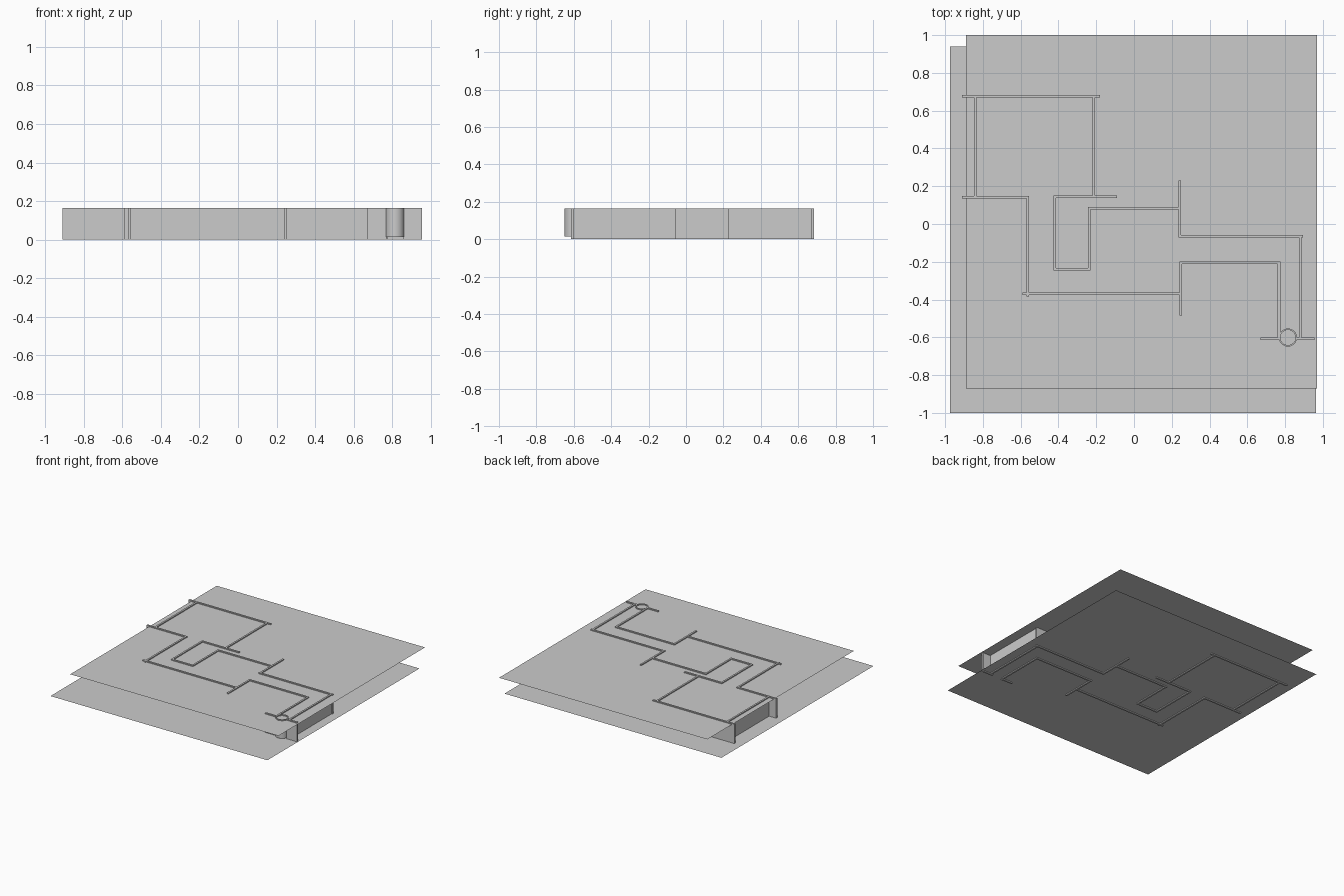
import bpy, bmesh, math

if "Cube" in bpy.data.objects:
    bpy.data.objects.remove(bpy.data.objects["Cube"])

T = 0.014            # wall thickness
H = 0.165            # wall height


def finish(name, bm):
    me = bpy.data.meshes.new(name)
    bmesh.ops.recalc_face_normals(bm, faces=bm.faces)
    bm.to_mesh(me)
    bm.free()
    ob = bpy.data.objects.new(name, me)
    bpy.context.collection.objects.link(ob)
    return ob


def sheet(name, x0, x1, y0, y1, z):
    bm = bmesh.new()
    bm.faces.new([bm.verts.new(p) for p in
                  ((x0, y0, z), (x1, y0, z), (x1, y1, z), (x0, y1, z))])
    bm.normal_update()
    me = bpy.data.meshes.new(name)
    bm.to_mesh(me)
    bm.free()
    bpy.context.collection.objects.link(bpy.data.objects.new(name, me))


def box(name, x0, x1, y0, y1):
    bm = bmesh.new()
    bmesh.ops.create_cube(bm, size=1)
    for v in bm.verts:
        v.co = ((x0 + x1) / 2 + v.co.x * (x1 - x0),
                (y0 + y1) / 2 + v.co.y * (y1 - y0),
                H / 2 + v.co.z * H)
    finish(name, bm)


def wall_x(name, y, x0, x1):     # wall running along x
    box(name, x0, x1, y - T / 2, y + T / 2)


def wall_y(name, x, y0, y1):     # wall running along y
    box(name, x - T / 2, x + T / 2, y0, y1)


# floor and ceiling sheets
sheet("floor", -0.975, 0.963, -1.0, 0.94, 0.008)
sheet("ceiling", -0.89, 0.97, -0.87, 1.0, 0.157)

# walls along x
wall_x("back_wall", 0.677, -0.91, -0.18)
wall_x("left_step_wall", 0.142, -0.91, -0.555)
wall_x("core_back_wall", 0.145, -0.425, -0.09)
wall_x("hall_wall", 0.084, -0.24, 0.248)
wall_x("core_front_wall", -0.24, -0.425, -0.23)
wall_x("left_front_wall", -0.37, -0.59, 0.255)
wall_x("right_back_wall", -0.064, 0.235, 0.895)
wall_x("right_inner_wall", -0.205, 0.24, 0.775)
wall_x("entrance_wall_left", -0.607, 0.67, 0.77)
wall_x("entrance_wall_right", -0.607, 0.86, 0.955)

# walls along y
wall_y("left_wall", -0.84, 0.142, 0.68)
wall_y("left_lower_wall", -0.563, -0.385, 0.142)
wall_y("core_left_wall", -0.42, -0.245, 0.15)
wall_y("core_right_wall", -0.236, -0.245, 0.09)
wall_y("upper_right_wall", -0.213, 0.142, 0.68)
wall_y("passage_front_wall", 0.248, -0.485, -0.2)
wall_y("passage_back_wall", 0.243, -0.065, 0.23)
wall_y("corridor_wall", 0.768, -0.6, -0.2)
wall_y("right_wall", 0.88, -0.605, -0.06)

# round entrance: open tube with a thin rim
bm = bmesh.new()
n = 40
rings = []
for r, z in ((0.048, 0.014), (0.048, H), (0.04, H), (0.04, 0.014)):
    rings.append([bm.verts.new((0.815 + r * math.cos(2 * math.pi * i / n),
                                -0.601 + r * math.sin(2 * math.pi * i / n), z))
                  for i in range(n)])
for k in range(4):
    a, b = rings[k], rings[(k + 1) % 4]
    for i in range(n):
        j = (i + 1) % n
        bm.faces.new((a[i], a[j], b[j], b[i]))
tube = finish("round_entrance", bm)
bpy.context.view_layer.objects.active = tube
tube.select_set(True)
bpy.ops.object.shade_smooth_by_angle()
